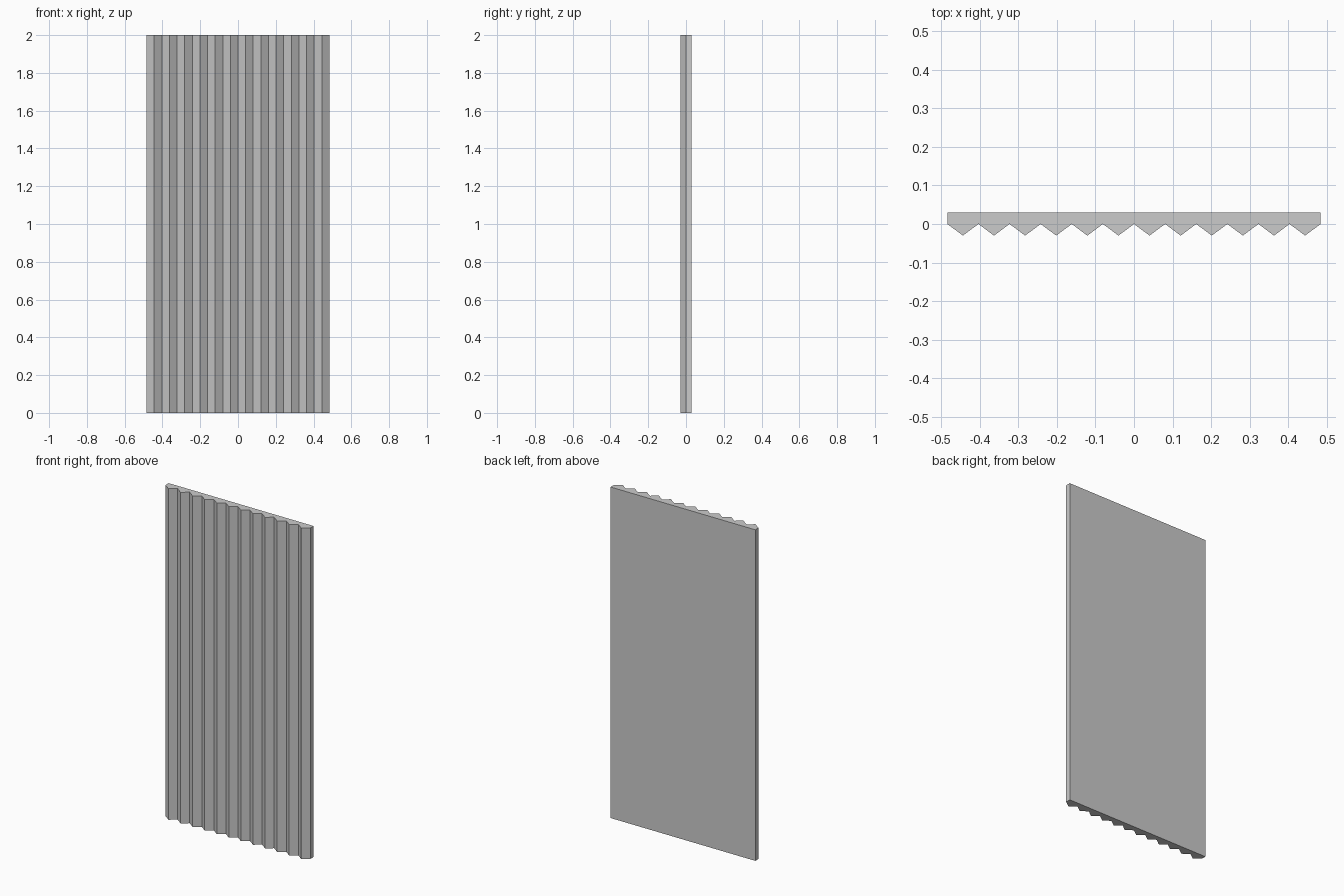
import bpy
import bmesh

if "Cube" in bpy.data.objects:
    bpy.data.objects.remove(bpy.data.objects["Cube"])

HALF_W, HALF_D, HEIGHT, RIBS = 0.484, 0.03, 2.0, 12
pitch = 2 * HALF_W / RIBS

# Panel outline: flat back, zigzag ribs on the front
outline = [(HALF_W, HALF_D), (-HALF_W, HALF_D)]
for i in range(2 * RIBS + 1):
    outline.append((-HALF_W + i * pitch / 2, -HALF_D if i % 2 else 0.0))

# Extrude the outline upward
bm = bmesh.new()
base = bm.faces.new([bm.verts.new((x, y, 0)) for x, y in outline])
top = bmesh.ops.extrude_face_region(bm, geom=[base], use_keep_orig=True)
top_verts = [g for g in top["geom"] if isinstance(g, bmesh.types.BMVert)]
bmesh.ops.translate(bm, verts=top_verts, vec=(0, 0, HEIGHT))
bmesh.ops.recalc_face_normals(bm, faces=bm.faces)

mesh = bpy.data.meshes.new("ribbed_panel")
bm.to_mesh(mesh)
bm.free()
bpy.context.collection.objects.link(bpy.data.objects.new("ribbed_panel", mesh))
